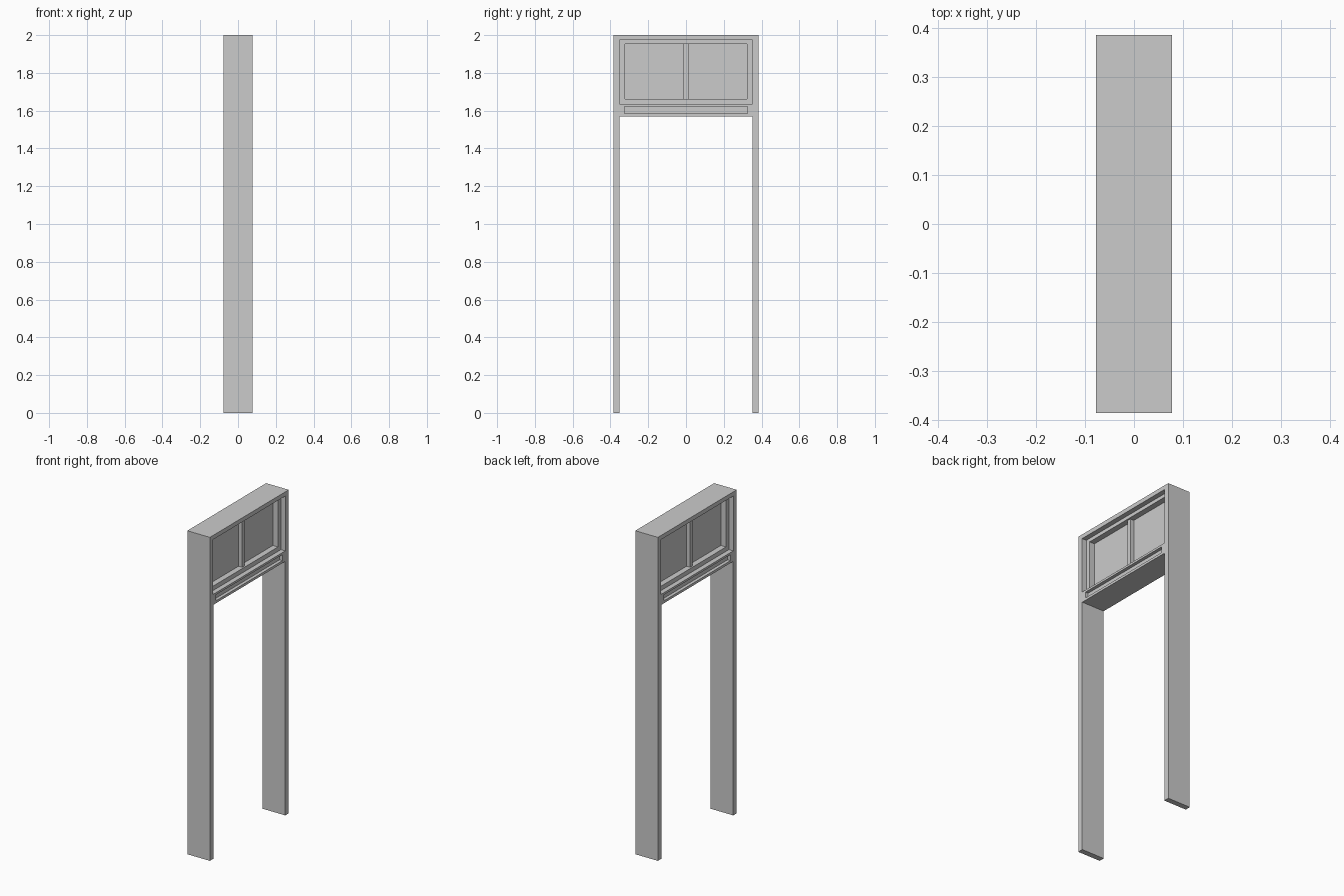
import bpy, bmesh
from mathutils import Vector

if "Cube" in bpy.data.objects:
    bpy.data.objects.remove(bpy.data.objects["Cube"])

DEPTH = 0.077        # half thickness of the casing
SASH = 0.047         # half thickness of the window sash
PANE = 0.012         # half thickness of the pane


def mesh_object(name, bm):
    bmesh.ops.recalc_face_normals(bm, faces=bm.faces[:])
    mesh = bpy.data.meshes.new(name)
    bm.to_mesh(mesh)
    bm.free()
    obj = bpy.data.objects.new(name, mesh)
    bpy.context.collection.objects.link(obj)
    return obj


def box(name, x0, x1, half_y, z0, z1):
    bm = bmesh.new()
    bmesh.ops.create_cube(bm, size=1)
    size = Vector((x1 - x0, 2 * half_y, z1 - z0))
    centre = Vector(((x0 + x1) / 2, 0, (z0 + z1) / 2))
    for v in bm.verts:
        v.co = v.co * size + centre
    return mesh_object(name, bm)


def carve(target, cutters):
    for cutter in cutters:
        mod = target.modifiers.new("carve_" + cutter.name, 'BOOLEAN')
        mod.operation = 'DIFFERENCE'
        mod.solver = 'EXACT'
        mod.object = cutter
        bpy.context.view_layer.objects.active = target
        bpy.ops.object.modifier_apply(modifier=mod.name)
        bpy.data.objects.remove(cutter)


# Door casing with doorway, transom opening and a groove on each side of the rail
casing = box("door_casing", -DEPTH, DEPTH, 0.385, 0, 2)
carve(casing, [
    box("doorway", -0.2, 0.2, 0.351, -0.1, 1.57),
    box("transom_opening", -0.2, 0.2, 0.352, 1.635, 1.974),
    box("groove_right", DEPTH - 0.02, 0.2, 0.325, 1.585, 1.622),
    box("groove_left", -0.2, -DEPTH + 0.02, 0.325, 1.585, 1.622),
])

# Sash frame stepped back inside the transom opening
sash = box("transom_sash", -SASH, SASH, 0.352, 1.635, 1.974)
carve(sash, [box("sash_opening", -0.2, 0.2, 0.324, 1.662, 1.952)])

# Pane and central mullion
box("transom_pane", -PANE, PANE, 0.324, 1.662, 1.952)
for side, name in ((1, "mullion_right"), (-1, "mullion_left")):
    x0, x1 = sorted((side * PANE, side * 0.037))
    box(name, x0, x1, 0.0125, 1.662, 1.952)
